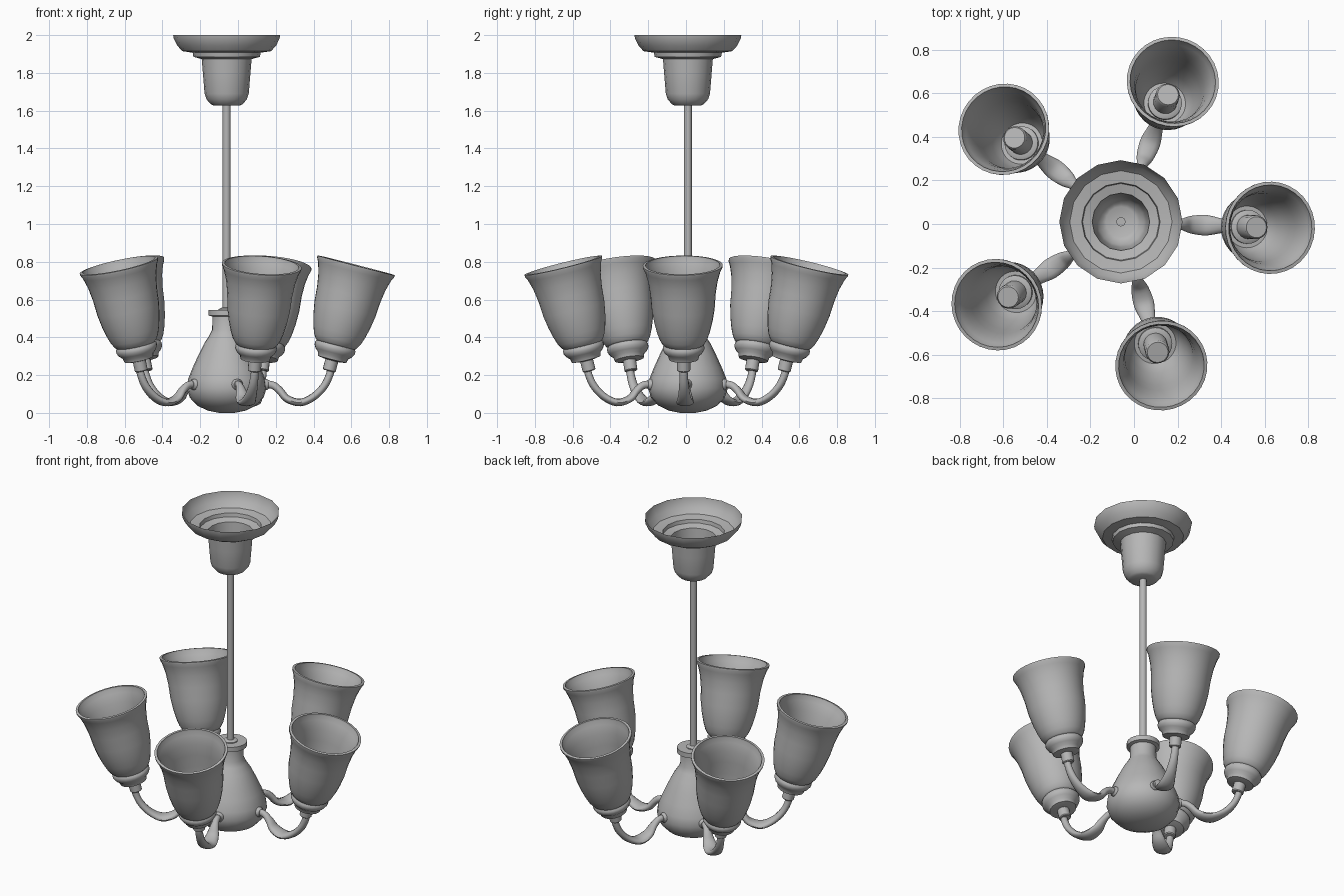
import bpy, bmesh
from math import sin, cos, radians, pi
from mathutils import Matrix, Vector

if "Cube" in bpy.data.objects:
    bpy.data.objects.remove(bpy.data.objects["Cube"])

# One plain grey finish for the whole lamp
grey = bpy.data.materials.new("plain_grey")
grey.use_nodes = True
grey.diffuse_color = (0.47, 0.47, 0.47, 1)
grey.node_tree.nodes["Principled BSDF"].inputs["Base Color"].default_value = grey.diffuse_color

AXIS = Vector((-0.06, 0.01, 0))
ARMS, FIRST_ANGLE, TILT = 5, -2.3, 14.4


def skin(name, rings, matrix, close_start=False, close_end=False, angle=40):
    """Join a list of vertex rings into a tube, optionally capping its ends."""
    bm = bmesh.new()
    loops = [[bm.verts.new(p) for p in ring] for ring in rings]
    for a, b in zip(loops, loops[1:]):
        n = len(a)
        for i in range(n):
            j = (i + 1) % n
            bm.faces.new((a[i], a[j], b[j], b[i]))
    if close_start:
        bm.faces.new(loops[0][::-1])
    if close_end:
        bm.faces.new(loops[-1])
    bmesh.ops.recalc_face_normals(bm, faces=bm.faces)
    mesh = bpy.data.meshes.new(name)
    bm.to_mesh(mesh)
    bm.free()
    mesh.materials.append(grey)
    obj = bpy.data.objects.new(name, mesh)
    bpy.context.collection.objects.link(obj)
    obj.matrix_world = matrix
    bpy.ops.object.select_all(action="DESELECT")
    obj.select_set(True)
    bpy.context.view_layer.objects.active = obj
    bpy.ops.object.shade_smooth_by_angle(angle=radians(angle))
    return obj


def lathe(name, profile, matrix, sides=24, **caps):
    """Turn a (radius, height) profile around the local z axis."""
    rings = [[(r * cos(2 * pi * i / sides), r * sin(2 * pi * i / sides), z)
              for i in range(sides)] for r, z in profile]
    return skin(name, rings, matrix, **caps)


def smooth_path(points, steps=4):
    """Sample a Catmull-Rom spline through tuples of any length."""
    pts = [Vector(p) for p in points]
    pts = [2 * pts[0] - pts[1]] + pts + [2 * pts[-1] - pts[-2]]
    out = []
    for a, b, c, d in zip(pts, pts[1:], pts[2:], pts[3:]):
        for k in range(steps):
            t = k / steps
            out.append(0.5 * (2 * b + (c - a) * t + (2 * a - 5 * b + 4 * c - d) * t * t
                              + (3 * b - a - 3 * c + d) * t ** 3))
    return out + [pts[-2]]


centre = Matrix.Translation(AXIS)

# Ceiling canopy: an open bowl running into a cup
lathe("ceiling_canopy", [
    (0.283, 2.0), (0.28, 1.982), (0.262, 1.945), (0.235, 1.915), (0.18, 1.907),
    (0.176, 1.885), (0.132, 1.873), (0.126, 1.80), (0.117, 1.69), (0.107, 1.66),
    (0.085, 1.635), (0.07, 1.627)], centre, sides=16, close_end=True)

# Hanging rod and its collar
lathe("hanging_rod", [(0.021, 0.5), (0.021, 1.64)], centre, 16, close_start=True, close_end=True)
lathe("rod_collar", [(0.042, 0.53), (0.042, 0.55), (0.025, 0.558)], centre, 16, close_end=True)

# Pear-shaped body with a flange on its neck
lathe("body", [
    (0.04, 0.0), (0.10, 0.012), (0.155, 0.038), (0.195, 0.08), (0.211, 0.13),
    (0.204, 0.18), (0.18, 0.24), (0.148, 0.31), (0.118, 0.37), (0.092, 0.41),
    (0.077, 0.44), (0.075, 0.51), (0.095, 0.515), (0.095, 0.545)],
    centre, close_start=True, close_end=True)

# Arm path: radius from the axis, height, half width sideways
ARM = smooth_path([
    (0.18, 0.15, 0.018), (0.24, 0.148, 0.018), (0.28, 0.12, 0.026), (0.32, 0.075, 0.04),
    (0.39, 0.055, 0.047), (0.46, 0.085, 0.034), (0.515, 0.14, 0.026),
    (0.545, 0.2, 0.022), (0.555, 0.245, 0.02)])


def arm_rings(sides=12, thickness=0.02):
    rings = []
    for i, p in enumerate(ARM):
        before, after = ARM[max(i - 1, 0)], ARM[min(i + 1, len(ARM) - 1)]
        tangent = Vector((after.x - before.x, 0, after.y - before.y)).normalized()
        normal = Vector((-tangent.z, 0, tangent.x))
        mid = Vector((p.x, 0, p.y))
        ring = []
        for k in range(sides):
            a = 2 * pi * k / sides
            ring.append(mid + normal * thickness * cos(a) + Vector((0, p.z * sin(a), 0)))
        rings.append(ring)
    return rings


# Glass outside, rolled over the rim, then back down inside
OUTER = [(0.10, 0.09), (0.112, 0.1), (0.127, 0.125), (0.141, 0.165), (0.155, 0.22),
         (0.167, 0.29), (0.173, 0.37), (0.184, 0.44), (0.2, 0.495), (0.211, 0.517)]
INNER = [(r - 0.016, z) for r, z in reversed(OUTER[1:])]
SHADE = OUTER + [(0.212, 0.527), (0.197, 0.529)] + INNER

for n in range(ARMS):
    side = centre @ Matrix.Rotation(radians(FIRST_ANGLE + n * 360 / ARMS), 4, "Z")
    tag = f"_{n + 1}"
    skin("arm" + tag, arm_rings(), side, close_start=True, close_end=True, angle=60)

    # Round boss where the arm leaves the body
    boss = side @ Matrix.Translation((0.19, 0, 0.15)) @ Matrix.Rotation(pi / 2, 4, "Y")
    lathe("arm_boss" + tag, [(0.03, 0), (0.03, 0.022), (0.022, 0.032)], boss, 12, close_end=True)

    # Socket, holder, glass and bulb share one outward-leaning axis
    lean = side @ Matrix.Translation((0.555, 0, 0.27)) @ Matrix.Rotation(radians(TILT), 4, "Y")
    lathe("socket" + tag, [(0.03, -0.05), (0.035, -0.045), (0.035, 0.012)], lean, 16,
          close_start=True)
    lathe("shade_holder" + tag, [
        (0.045, 0.008), (0.078, 0.014), (0.083, 0.035), (0.1, 0.05), (0.11, 0.068),
        (0.11, 0.085), (0.1, 0.098)], lean, close_start=True, close_end=True)
    lathe("glass_shade" + tag, SHADE, lean, 32, close_start=True, close_end=True)
    lathe("bulb_base" + tag, [(0.078, 0.09), (0.078, 0.115), (0.06, 0.125)], lean, close_end=True)
    lathe("bulb" + tag, [(0.055, 0.1), (0.055, 0.262), (0.048, 0.272)], lean, 20, close_end=True)
